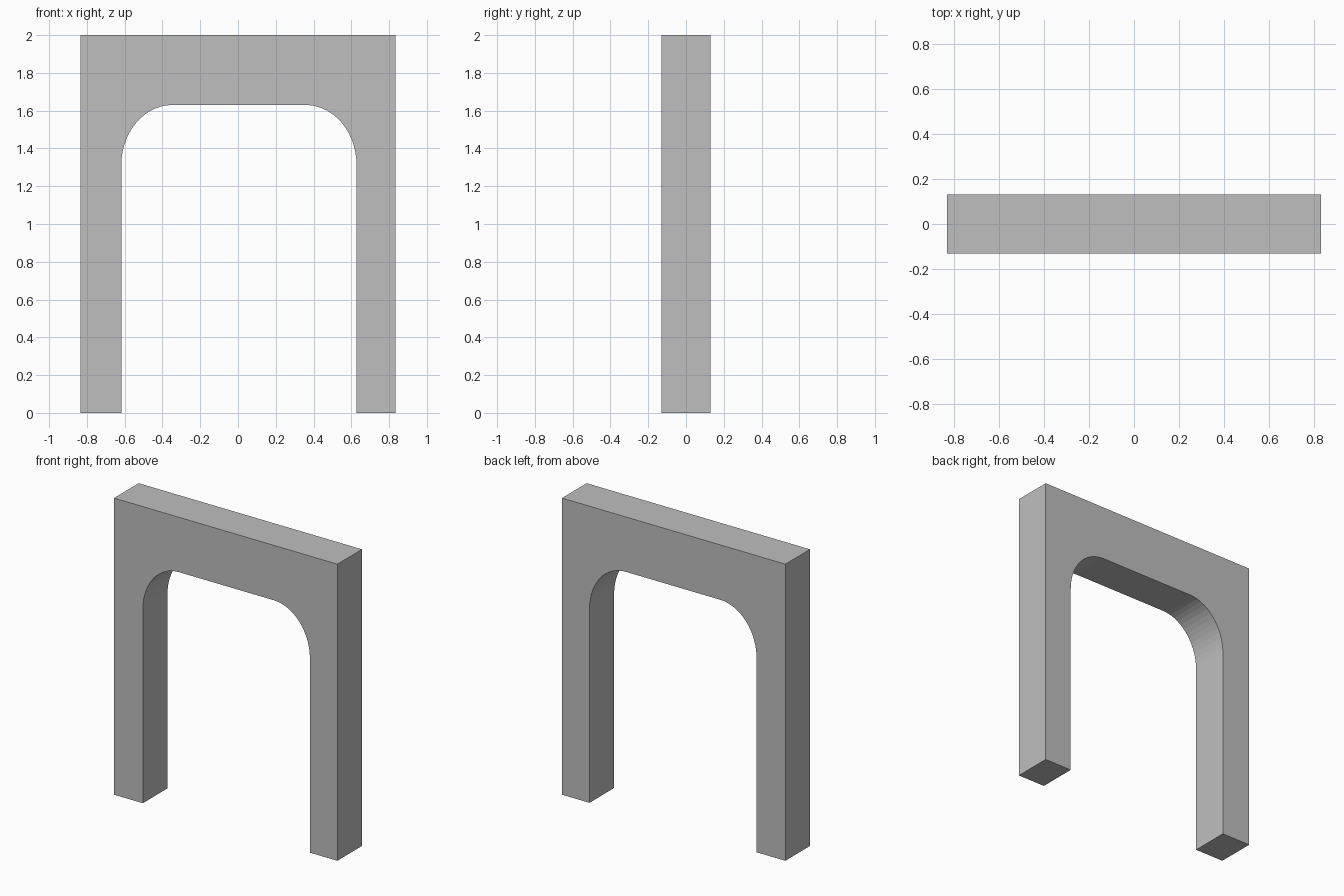
import bpy, bmesh, math

cube = bpy.data.objects.get("Cube")
if cube:
    bpy.data.objects.remove(cube, do_unlink=True)

# Overall sizes
HALF_WIDTH, HEIGHT, HALF_DEPTH = 0.833, 2.0, 0.131
INNER_LEFT, INNER_RIGHT, INNER_TOP = -0.618, 0.628, 1.63
CORNER_X, CORNER_Z, STEPS = 0.27, 0.32, 14

# Plain grey
grey = bpy.data.materials.new("plain grey")
grey.use_nodes = True
colour = (0.52, 0.52, 0.52, 1.0)
grey.diffuse_color = colour
grey.node_tree.nodes["Principled BSDF"].inputs["Base Color"].default_value = colour


def corner(wall_x, side):
    """Rounded upper corner of the opening, from the wall to the flat soffit."""
    cx, cz = wall_x - side * CORNER_X, INNER_TOP - CORNER_Z
    angles = [math.pi / 2 * i / STEPS for i in range(STEPS + 1)]
    return [(cx + side * CORNER_X * math.cos(a), cz + CORNER_Z * math.sin(a))
            for a in angles]


# Gateway outline: outer rectangle, then the opening
profile = [(INNER_LEFT, 0), (-HALF_WIDTH, 0), (-HALF_WIDTH, HEIGHT),
           (HALF_WIDTH, HEIGHT), (HALF_WIDTH, 0), (INNER_RIGHT, 0)]
profile += corner(INNER_RIGHT, 1)
profile += reversed(corner(INNER_LEFT, -1))

# Extrude the outline through the depth
bm = bmesh.new()
face = bm.faces.new([bm.verts.new((x, -HALF_DEPTH, z)) for x, z in profile])
result = bmesh.ops.extrude_face_region(bm, geom=[face], use_keep_orig=True)
moved = [g for g in result["geom"] if isinstance(g, bmesh.types.BMVert)]
bmesh.ops.translate(bm, verts=moved, vec=(0, 2 * HALF_DEPTH, 0))
bmesh.ops.recalc_face_normals(bm, faces=bm.faces)

mesh = bpy.data.meshes.new("gateway_arch")
bm.to_mesh(mesh)
bm.free()
mesh.materials.append(grey)
arch = bpy.data.objects.new("gateway_arch", mesh)
bpy.context.collection.objects.link(arch)
